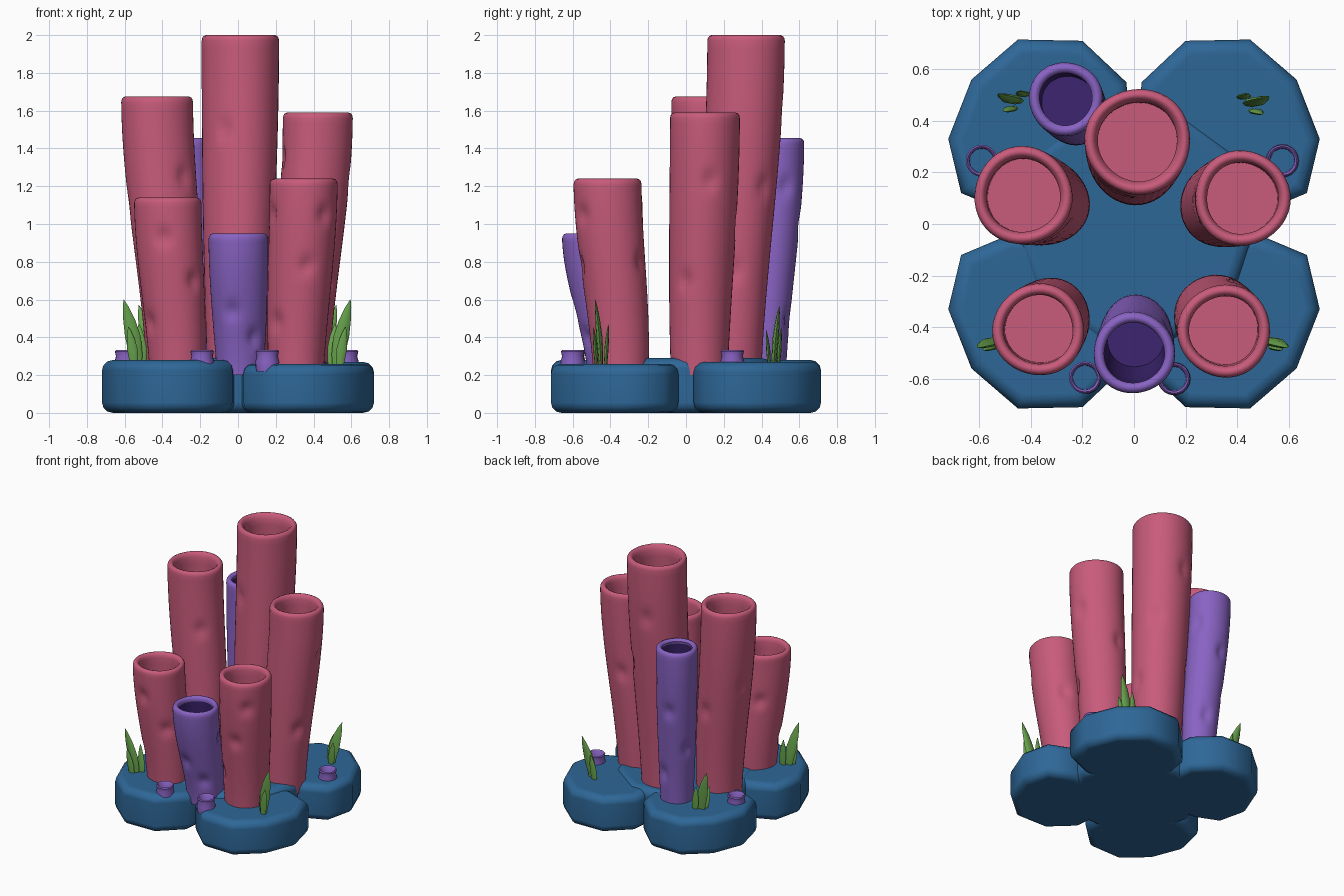
import bpy
import bmesh
from math import sin, cos, pi, radians, exp, atan2
from mathutils import Vector

cube = bpy.data.objects.get("Cube")
if cube:
    bpy.data.objects.remove(cube)


def material(name, rgb):
    mat = bpy.data.materials.new(name)
    mat.use_nodes = True
    color = (*rgb, 1)
    mat.diffuse_color = color
    mat.node_tree.nodes["Principled BSDF"].inputs["Base Color"].default_value = color
    return mat


ROCK = material("rock blue", (.027, .135, .31))
PINK = material("coral pink", (.58, .105, .20))
PURPLE = material("coral purple", (.25, .125, .55))
DARK = material("deep indigo", (.045, .018, .16))
GREEN = material("seaweed green", (.14, .37, .075))


def finish(name, bm, mats, angle=50):
    bmesh.ops.recalc_face_normals(bm, faces=bm.faces)
    mesh = bpy.data.meshes.new(name)
    bm.to_mesh(mesh)
    bm.free()
    for mat in mats:
        mesh.materials.append(mat)
    obj = bpy.data.objects.new(name, mesh)
    bpy.context.collection.objects.link(obj)
    bpy.ops.object.select_all(action="DESELECT")
    obj.select_set(True)
    bpy.context.view_layer.objects.active = obj
    bpy.ops.object.shade_smooth_by_angle(angle=radians(angle))
    return obj


def loft(bm, rings, dark_from=None, caps=(True, True)):
    """Skin a stack of equal-sized point rings; rings past dark_from use slot 1."""
    loops = [[bm.verts.new(p) for p in ring] for ring in rings]
    n = len(loops[0])
    for k, (lower, upper) in enumerate(zip(loops, loops[1:])):
        for i in range(n):
            j = (i + 1) % n
            face = bm.faces.new((lower[i], lower[j], upper[j], upper[i]))
            face.material_index = int(dark_from is not None and k >= dark_from)
    if caps[0]:
        bm.faces.new(loops[0][::-1])
    if caps[1]:
        bm.faces.new(loops[-1]).material_index = int(dark_from is not None)


# Rock base: rounded slabs
def rock(name, outline, top):
    bm = bmesh.new()
    loft(bm, [[(x, y, z) for x, y in outline] for z in (0, top)])
    obj = finish(name, bm, [ROCK], 80)
    bevel = obj.modifiers.new("rounded rim", "BEVEL")
    bevel.width = .055
    bevel.segments = 3
    bevel.limit_method = "ANGLE"
    bevel.angle_limit = radians(60)
    obj.modifiers.new("even shading", "WEIGHTED_NORMAL")


LOBE = [(.2, .71), (.45, .715), (.63, .56), (.72, .33), (.67, .12),
        (.48, .04), (.2, .05), (.05, .17), (.01, .36), (.03, .55)]
for name, sx, sy, top in (("front_left_rock", 1, -1, .26), ("front_right_rock", -1, -1, .28),
                          ("back_left_rock", 1, 1, .27), ("back_right_rock", -1, 1, .28)):
    rock(name, [(sx * x, sy * y) for x, y in LOBE], top)
rock("middle_rock", [(.48 * cos(i * pi / 5), .48 * sin(i * pi / 5)) for i in range(10)], .29)


# Coral tubes: leaning, widening, dented, with a rolled rim and a hollow mouth
SIDES, STEPS = 44, 44


def tube(name, foot, mouth, top, r_foot, r_mouth, dents, hollow=None):
    foot, mouth = Vector(foot), Vector(mouth)
    base = .2

    def ring(z, scale=1, inset=0):
        t = min(max((z - base) / (top - base), 0), 1)
        centre = foot.lerp(mouth, t * t * (3 - 2 * t))
        radius = (r_foot + (r_mouth - r_foot) * sin(t * pi / 2)) * scale - inset
        points = []
        for i in range(SIDES):
            a = 2 * pi * i / SIDES
            r = radius * (1 + .015 * sin(3 * a + top * 9))
            if scale == 1:
                for angle, dz in dents:
                    d = a - radians(angle)
                    arc = atan2(sin(d), cos(d)) * radius
                    r -= .022 * exp(-(arc * arc + (z - dz) ** 2 * .6) / .0014)
            points.append((centre.x + r * cos(a), centre.y + r * sin(a), z))
        return points

    rings = [ring(base + (top - .03 - base) * k / STEPS) for k in range(STEPS + 1)]
    for drop, inset in ((.015, .003), (.005, .01), (0, .022), (.005, .033), (.016, .041)):
        rings.append(ring(top - drop, 1, inset))
    lip = len(rings)
    depth = .4 if hollow else .16
    rings += [ring(top - d, .75) for d in (.035, depth * .5, depth)]
    bm = bmesh.new()
    loft(bm, rings, lip if hollow else None)
    finish(name, bm, [PINK if not hollow else PURPLE] + ([hollow] if hollow else []))


tube("tall_back_tube", (0, .24), (.015, .32), 2, .16, .205,
     [(245, 1.5), (0, .75), (100, 1.6), (40, 1.2), (150, .9)])
tube("right_back_tube", (-.33, .08), (-.43, .11), 1.675, .155, .19,
     [(312, 1.25), (250, .8), (170, 1.1), (80, .9)])
tube("left_back_tube", (.33, .07), (.42, .1), 1.59, .15, .185,
     [(190, 1.35), (10, 1.23), (330, .7), (100, 1)])
tube("right_front_tube", (-.32, -.36), (-.37, -.41), 1.14, .145, .178,
     [(260, .93), (312, .7), (210, .48), (120, .8)])
tube("left_front_tube", (.31, -.345), (.35, -.415), 1.24, .145, .18,
     [(308, 1.05), (280, .78), (222, .48), (60, .8), (200, 1.05)])
tube("purple_front_tube", (.01, -.4), (0, -.5), .95, .122, .158,
     [(255, .54), (305, .4), (20, .7)], DARK)
tube("purple_back_tube", (-.22, .42), (-.265, .485), 1.455, .11, .143,
     [(20, 1.2), (100, 1), (160, .7), (70, .5)], DARK)


# Small open barnacle rings
def barnacle(name, x, y):
    profile = ((.058, .22), (.064, .27), (.056, .3), (.062, .325), (.056, .332),
               (.048, .325), (.046, .25))
    bm = bmesh.new()
    loft(bm, [[(x + r * cos(a * pi / 10), y + r * sin(a * pi / 10), z) for a in range(20)]
              for r, z in profile], caps=(False, False))
    finish(name, bm, [PURPLE])


for name, x, y in (("front_right_barnacle", -.19, -.595), ("front_left_barnacle", .155, -.6),
                   ("back_left_barnacle", .575, .245), ("back_right_barnacle", -.59, .245)):
    barnacle(name, x, y)


# Seaweed tufts: flattened, curving, pointed blades
def blade(bm, x, y, lean_x, lean_y, height, width):
    rings = []
    for t, swell in ((0, .6), (.2, .85), (.45, 1), (.7, .75), (.88, .4), (1, .03)):
        cx, cy = x + lean_x * t ** 1.5, y + lean_y * t ** 1.5
        rings.append([(cx + width * swell * cos(a * pi / 4),
                       cy + width * .4 * swell * sin(a * pi / 4),
                       .24 + height * t) for a in range(8)])
    loft(bm, rings)


def tuft(name, x, y, out, back, height):
    bm = bmesh.new()
    blade(bm, x, y, out * .07, back * .03, height, .042)
    blade(bm, x - out * .03, y + .025, out * .02, .015, height * .65, .028)
    blade(bm, x + out * .015, y - .025, out * .03, -.015, height * .6, .028)
    finish(name, bm, [GREEN], 60)


for name, x, y, out, back, height in (
        ("front_left_seaweed", .525, -.45, 1, -1, .36), ("front_right_seaweed", -.535, -.45, -1, -1, .36),
        ("back_left_seaweed", .45, .465, 1, 1, .33), ("back_right_seaweed", -.455, .475, -1, 1, .33)):
    tuft(name, x, y, out, back, height)
